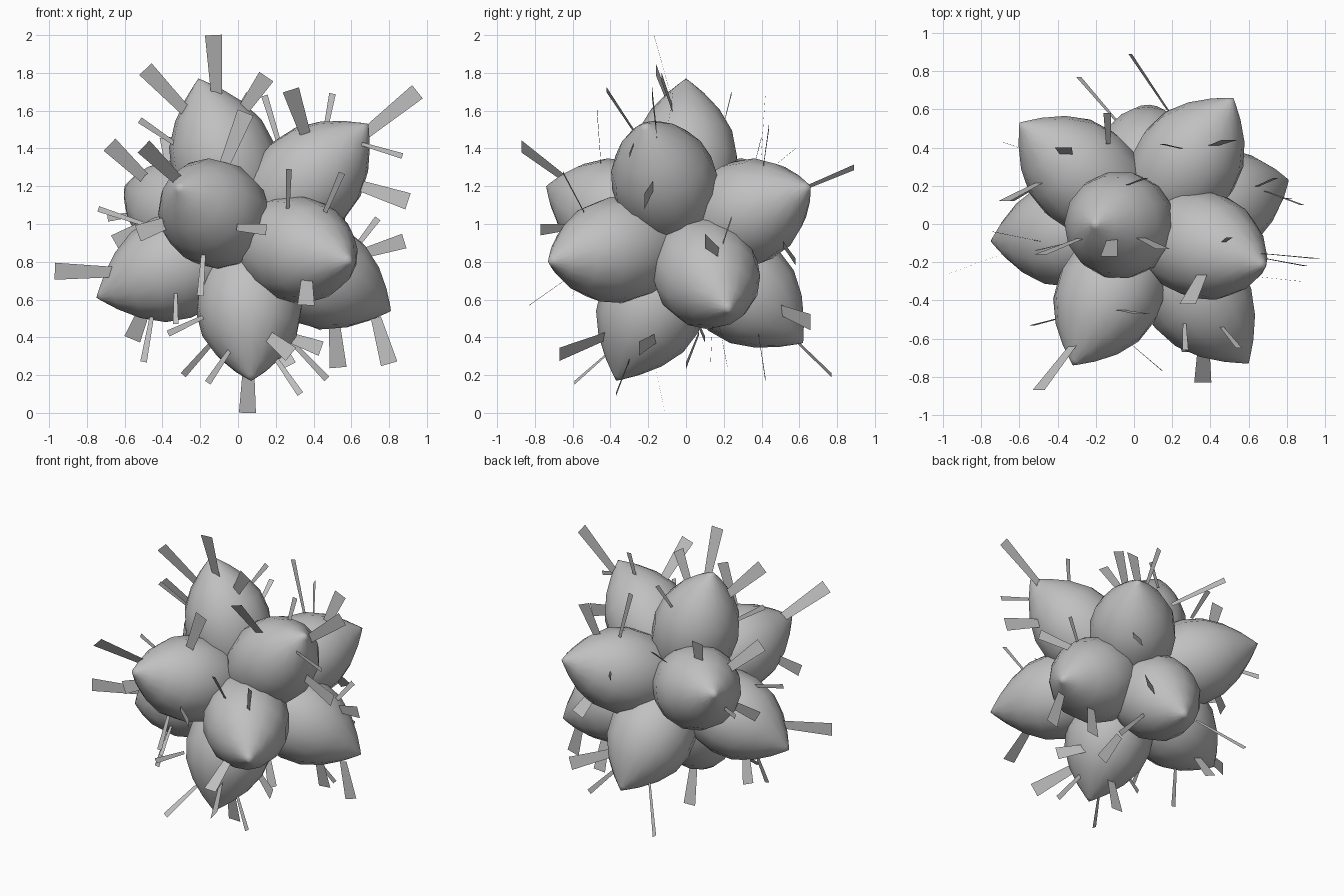
import bpy
import bmesh
from mathutils import Vector

default_cube = bpy.data.objects.get("Cube")
if default_cube:
    bpy.data.objects.remove(default_cube, do_unlink=True)

CORE = Vector((0.05, -0.01, 0.925))
LOBE_RADIUS = 0.283
SIDES, RINGS = 14, 10


def make_material(name, colour):
    material = bpy.data.materials.new(name)
    material.use_nodes = True
    material.diffuse_color = colour
    shader = next(n for n in material.node_tree.nodes if n.type == "BSDF_PRINCIPLED")
    shader.inputs["Base Color"].default_value = colour
    return material


grey = make_material("plain_grey", (0.53, 0.53, 0.53, 1))


def add_object(name, bm, smooth):
    mesh = bpy.data.meshes.new(name)
    for face in bm.faces:
        face.smooth = smooth
    bm.to_mesh(mesh)
    bm.free()
    mesh.materials.append(grey)
    obj = bpy.data.objects.new(name, mesh)
    bpy.context.collection.objects.link(obj)


def add_lobe(name, tip):
    """Almond body: round towards the core, parabolic point at the outer end."""
    axis = tip - CORE
    turn = axis.to_track_quat("Z", "Y")
    bm = bmesh.new()
    bmesh.ops.create_uvsphere(bm, u_segments=SIDES, v_segments=RINGS, radius=1)
    for vert in bm.verts:
        x, y, z = vert.co
        taper = (x * x + y * y) ** 0.5 if z > 0 else 1
        local = Vector((x * taper * LOBE_RADIUS, y * taper * LOBE_RADIUS,
                        (z + 1) / 2 * axis.length))
        vert.co = CORE + turn @ local
    add_object(name, bm, True)


def add_blade(bm, root, tip, width):
    """Flat strip that widens from its buried root to its free end."""
    across = (tip - root).cross(Vector((0, 1, 0))).normalized() * width / 2
    start = root.lerp(tip, 0.42)
    corners = [start - across * 0.6, start + across * 0.6, tip + across, tip - across]
    bm.faces.new([bm.verts.new(corner) for corner in corners])


def add_cluster(name, tip, broad, narrow, leaning=()):
    """One lobe with its blades; leaning blades give their own root and width."""
    tip = Vector(tip)
    add_lobe(name + "_lobe", tip)
    root = CORE.lerp(tip, 0.58)
    bm = bmesh.new()
    for ends, width in ((broad, 0.09), (narrow, 0.035)):
        for end in ends:
            add_blade(bm, root, Vector(end), width)
    for end, own_root, width in leaning:
        add_blade(bm, Vector(own_root), Vector(end), width)
    add_object(name + "_blades", bm, False)


# Upper lobes
add_cluster("top", (-.21, 0, 1.77),
            broad=[(-.13, -.17, 2), (-.49, -.16, 1.82), (.15, -.13, 1.78)],
            narrow=[],
            leaning=[((-.52, -.14, 1.55), (-.18, -.06, 1.32), .035),
                     ((.06, .24, 1.69), (-.1, .18, 1.45), .035)])
add_cluster("upper_left", (.69, -.22, 1.53),
            broad=[(.28, -.42, 1.71), (.95, -.18, 1.7), (.9, -.22, 1.12)],
            narrow=[(.5, -.07, 1.69)],
            leaning=[((.87, -.3, 1.36), (.5, -.26, 1.47), .03)])

# Front lobes
add_cluster("front_right", (-.32, -.74, 1.2),
            broad=[(-.5, -.87, 1.41), (.04, -.47, 1.59), (-.53, -.53, .95)],
            narrow=[(-.2, -.6, .62)],
            leaning=[((.15, -.77, .97), (-.12, -.54, .99), .06)])
add_cluster("front_left", (.6, -.73, .8),
            broad=[(.36, -.83, .57)],
            narrow=[(.55, -.65, 1.27)],
            leaning=[((.27, -.66, 1.29), (.26, -.42, .93), .03)])

# Lower lobes
add_cluster("bottom", (.07, -.37, .17),
            broad=[(.05, -.11, 0), (.28, -.67, .31)],
            narrow=[(.33, -.37, .1), (-.16, -.59, .16)],
            leaning=[((.44, -.25, .34), (.1, -.05, .46), .08),
                     ((-.37, -.4, .42), (-.05, -.3, .57), .035)])
add_cluster("lower_right", (-.75, -.09, .61),
            broad=[(-.97, -.26, .75), (-.56, .1, .39)],
            narrow=[(-.5, -.2, .27)],
            leaning=[((-.74, -.04, 1.08), (-.2, -.15, .9), .03),
                     ((-.33, -.4, .47), (-.33, -.2, .75), .03)])
add_cluster("lower_left", (.81, .23, .54),
            broad=[(.53, .22, .24)],
            narrow=[(.74, .24, 1.03)],
            leaning=[((.8, .13, .26), (.68, .15, .68), .09),
                     ((.88, .1, .91), (.45, .26, .78), .08)])

# Back lobes
add_cluster("back_right", (-.6, .53, 1.2),
            broad=[(-.68, .12, 1.42), (-.37, .4, 1.46), (-.65, .12, .9)],
            narrow=[(-.69, .43, 1.03)],
            leaning=[((-.14, .58, 1.4), (-.13, .3, 1.17), .04)])
add_cluster("back_left", (.52, .66, 1.2),
            broad=[(.5, .44, 1.52), (.45, .58, .8)],
            narrow=[(.14, .42, 1.68), (-.02, .89, 1.3)])
add_cluster("lower_back", (.08, .62, .37),
            broad=[(.45, .66, .48)],
            narrow=[(-.29, .77, .2), (.47, .42, .18)],
            leaning=[((.27, 0, .25), (.12, .12, .55), .08)])
